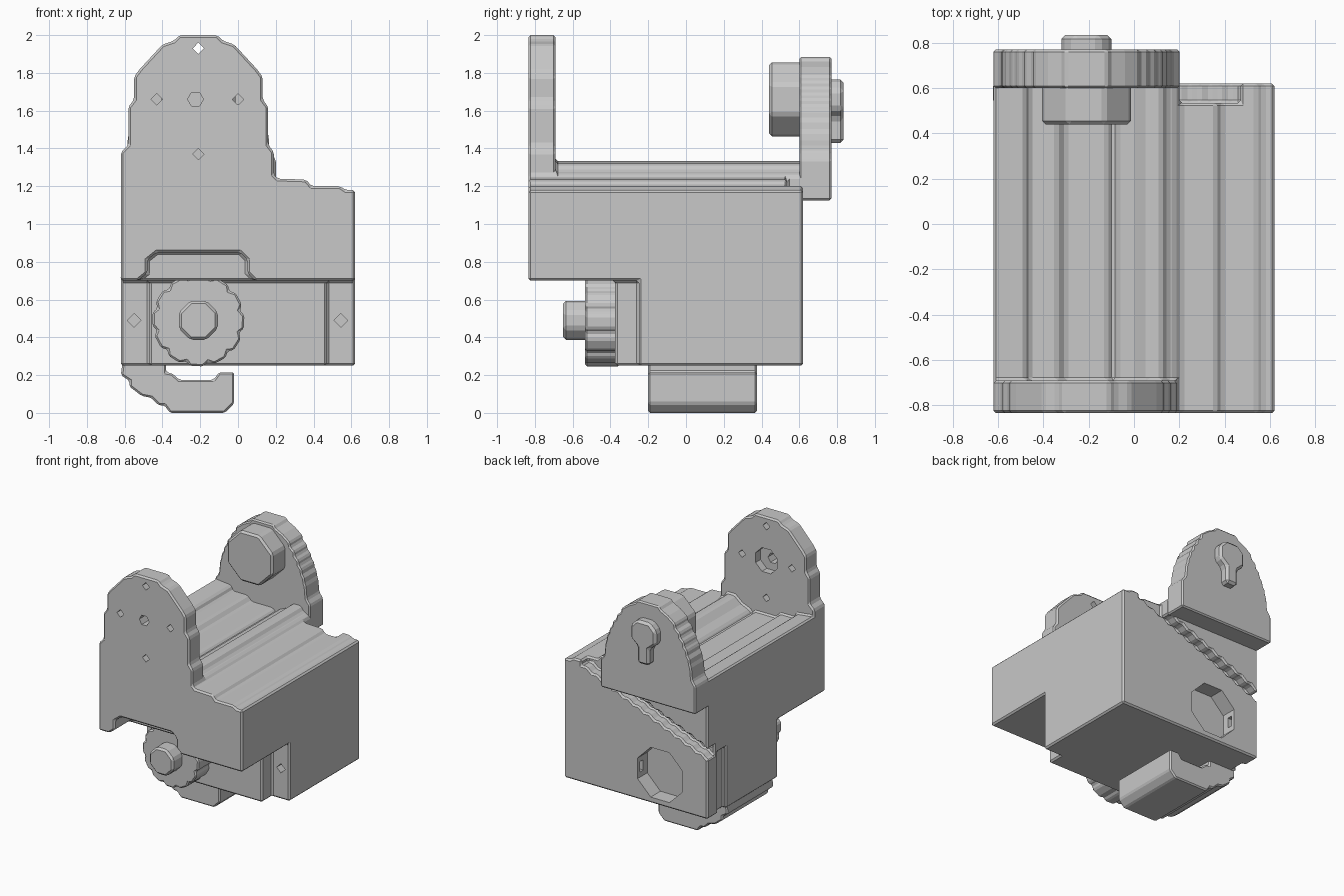
import bpy, bmesh, math

cube = bpy.data.objects.get("Cube")
if cube:
    bpy.data.objects.remove(cube, do_unlink=True)

gray = bpy.data.materials.new("plain gray")
gray.use_nodes = True
COLOR = (0.58, 0.58, 0.58, 1)
gray.diffuse_color = COLOR
gray.node_tree.nodes["Principled BSDF"].inputs["Base Color"].default_value = COLOR

AXIS = -0.21      # centre line of the tall plates
HOLE_Z = 1.66     # height of the turning axis
GEAR = (-0.21, 0.49)
SIDE = 0.62       # half width of the body


def prism(name, points, y0, y1, bevel=0.0):
    """Extrude an x-z outline from y0 to y1."""
    bm = bmesh.new()
    face = bm.faces.new([bm.verts.new((x, y0, z)) for x, z in points])
    new = bmesh.ops.extrude_face_region(bm, geom=[face])["geom"]
    verts = [v for v in new if isinstance(v, bmesh.types.BMVert)]
    bmesh.ops.translate(bm, verts=verts, vec=(0, y1 - y0, 0))
    bmesh.ops.recalc_face_normals(bm, faces=bm.faces)
    mesh = bpy.data.meshes.new(name)
    bm.to_mesh(mesh)
    bm.free()
    mesh.materials.append(gray)
    obj = bpy.data.objects.new(name, mesh)
    bpy.context.collection.objects.link(obj)
    if bevel:
        chamfer(obj, bevel)
    return obj


def apply(obj, mod):
    bpy.context.view_layer.objects.active = obj
    bpy.ops.object.modifier_apply(modifier=mod.name)


def chamfer(obj, width):
    mod = obj.modifiers.new("chamfer", "BEVEL")
    mod.width = width
    mod.segments = 1
    mod.limit_method = "ANGLE"
    mod.angle_limit = math.radians(25)
    mod.use_clamp_overlap = False
    apply(obj, mod)


def combine(obj, other, operation="DIFFERENCE"):
    mod = obj.modifiers.new("combine", "BOOLEAN")
    mod.operation = operation
    mod.solver = "EXACT"
    mod.object = other
    apply(obj, mod)
    bpy.data.objects.remove(other, do_unlink=True)


def rect(x0, x1, z0, z1):
    return [(x0, z0), (x1, z0), (x1, z1), (x0, z1)]


def ring(cx, cz, r, n, turn=0.0):
    step = 2 * math.pi / n
    return [(cx + r * math.cos(step * (i + turn)), cz + r * math.sin(step * (i + turn)))
            for i in range(n)]


def mirrored(half):
    """Half outline given as (offset from the centre line, height)."""
    return [(AXIS + d, z) for d, z in half] + [(AXIS - d, z) for d, z in reversed(half)]


def toothed(start, end, teeth, depth):
    """Zigzag line between two points."""
    n = 2 * teeth
    return [(start[0] + (end[0] - start[0]) * i / n,
             start[1] + (end[1] - start[1]) * i / n + depth * (i % 2)) for i in range(n + 1)]


# Body with a stepped trough and shoulder along its top
shoulder = [(SIDE, 1.18), (0.57, 1.18), (0.54, 1.2), (0.39, 1.2), (0.36, 1.235), (0.21, 1.24)]
trough = [(0.18, 1.27), (0.15, 1.28), (0.12, 1.32), (0.06, 1.32), (0.0, 1.27), (-0.07, 1.24),
          (-0.09, 1.21), (-0.12, 1.24), (-0.3, 1.24), (-0.34, 1.28), (-0.46, 1.28),
          (-0.48, 1.32), (-SIDE, 1.335)]
body = prism("body", [(-SIDE, 0.25), (SIDE, 0.25)] + shoulder + trough, -0.75, 0.62)

# Tall front plate with stepped round head
head = [(0.4, 1.38), (0.37, 1.42), (0.37, 1.62), (0.34, 1.66), (0.34, 1.78),
        (0.31, 1.82), (0.19, 1.95), (0.13, 1.97), (0.1, 2.0)]
crown = mirrored(head)
crown[-1] = (-SIDE, 1.38)
front_plate = prism("front_plate", [(-SIDE, 0.6), (SIDE, 0.6)] + shoulder
                    + [(0.19, 1.26)] + crown, -0.835, -0.69)
combine(body, front_plate, "UNION")

# Undercut below the overhang, side ears set further back
combine(body, prism("undercut", rect(-1, 1, 0, 0.7), -1, -0.375))
for side in (-1, 1):
    combine(body, prism("ear_cut", rect(*sorted((side * 0.47, side)), 0, 0.7), -1, -0.25))

# Shallow arch in the front above the gear
arch = [(-0.53, 0.6), (-0.53, 0.7), (-0.48, 0.74), (-0.48, 0.81), (-0.43, 0.85),
        (0.01, 0.85), (0.05, 0.81), (0.05, 0.74), (0.09, 0.7), (0.09, 0.6)]
combine(body, prism("arch_cut", arch, -1, -0.6))

# Toothed diagonal groove across the rear, open at the shoulder
lower = toothed((0.47, 1.16), (-0.7, 0.68), 13, 0.02)
upper = toothed((-0.7, 0.76), (0.2, 1.13), 10, 0.02)
combine(body, prism("groove_cut", lower + upper + [(0.2, 1.5), (0.47, 1.5)], 0.535, 0.9))

# The groove continues down the right side
combine(body, prism("side_groove_cut", rect(-0.8, -0.59, 0, 0.73), 0.39, 0.49))
chamfer(body, 0.012)

# Gear socket in the rear face with small side notches
combine(body, prism("socket_cut", ring(*GEAR, 0.21, 8, 0.5), 0.5, 0.9))
combine(body, prism("notch_cut", rect(-0.44, 0.02, 0.45, 0.53), 0.55, 0.59))

# Diamond holes in the front plate and ears
for x, z in ((AXIS, 1.93), (-0.43, HOLE_Z), (0.0, HOLE_Z), (AXIS, 1.37)):
    combine(body, prism("hole_cut", ring(x, z, 0.03, 4), -1, -0.6))
combine(body, prism("axis_hole_cut", ring(-0.225, HOLE_Z, 0.042, 6), -1, -0.6))
combine(body, prism("axis_socket_cut", ring(AXIS, HOLE_Z, 0.1, 8, 0.5), -0.75, -0.6))
for x in (-0.55, 0.545):
    combine(body, prism("ear_hole_cut", ring(x, 0.49, 0.036, 4), -0.3, -0.15))

# Rear plate: bell outline with toothed flanks
bell = [(0.41, 1.125), (0.41, 1.34)]
steps = 7
for i in range(steps):
    t = i / steps
    d, z = 0.38 - 0.19 * t ** 1.8, 1.38 + 0.43 * t
    bell += [(d, z), (d - 0.005, z + 0.035)]
bell += [(0.17, 1.83), (0.11, 1.86), (0.09, 1.885)]
prism("rear_plate", mirrored(bell), 0.6, 0.77, 0.01)

# Boss on the inside and keyhole knob on the outside of the rear plate
prism("rear_boss", ring(AXIS, HOLE_Z, 0.212, 8, 0.5), 0.44, 0.62, 0.015)
keyhole = [(0.05, 1.43), (0.05, 1.56), (0.11, 1.61), (0.11, 1.71), (0.055, 1.765)]
prism("rear_knob", mirrored(keyhole), 0.75, 0.835, 0.018)

# Front gear wheel and its knob
wheel = []
for i in range(12):
    for offset, r in ((-0.34, 0.245), (0.2, 0.245), (0.46, 0.225)):
        a = 2 * math.pi * (i + offset) / 12
        wheel.append((GEAR[0] + r * math.cos(a), GEAR[1] + r * math.sin(a)))
prism("gear_wheel", wheel, -0.535, -0.35, 0.01)
prism("gear_knob", ring(*GEAR, 0.112, 8, 0.5), -0.65, -0.5, 0.015)

# Hook under the body
hook = [(-0.61, 0.28), (-SIDE, 0.2), (-0.575, 0.17), (-0.575, 0.14), (-0.51, 0.09),
        (-0.46, 0.08), (-0.42, 0.04), (-0.39, 0.04), (-0.36, 0), (-0.07, 0),
        (-0.02, 0.05), (-0.02, 0.215), (-0.1, 0.215), (-0.13, 0.175), (-0.31, 0.175),
        (-0.35, 0.21), (-0.38, 0.215), (-0.38, 0.28)]
prism("hook", hook, -0.2, 0.375, 0.01)
